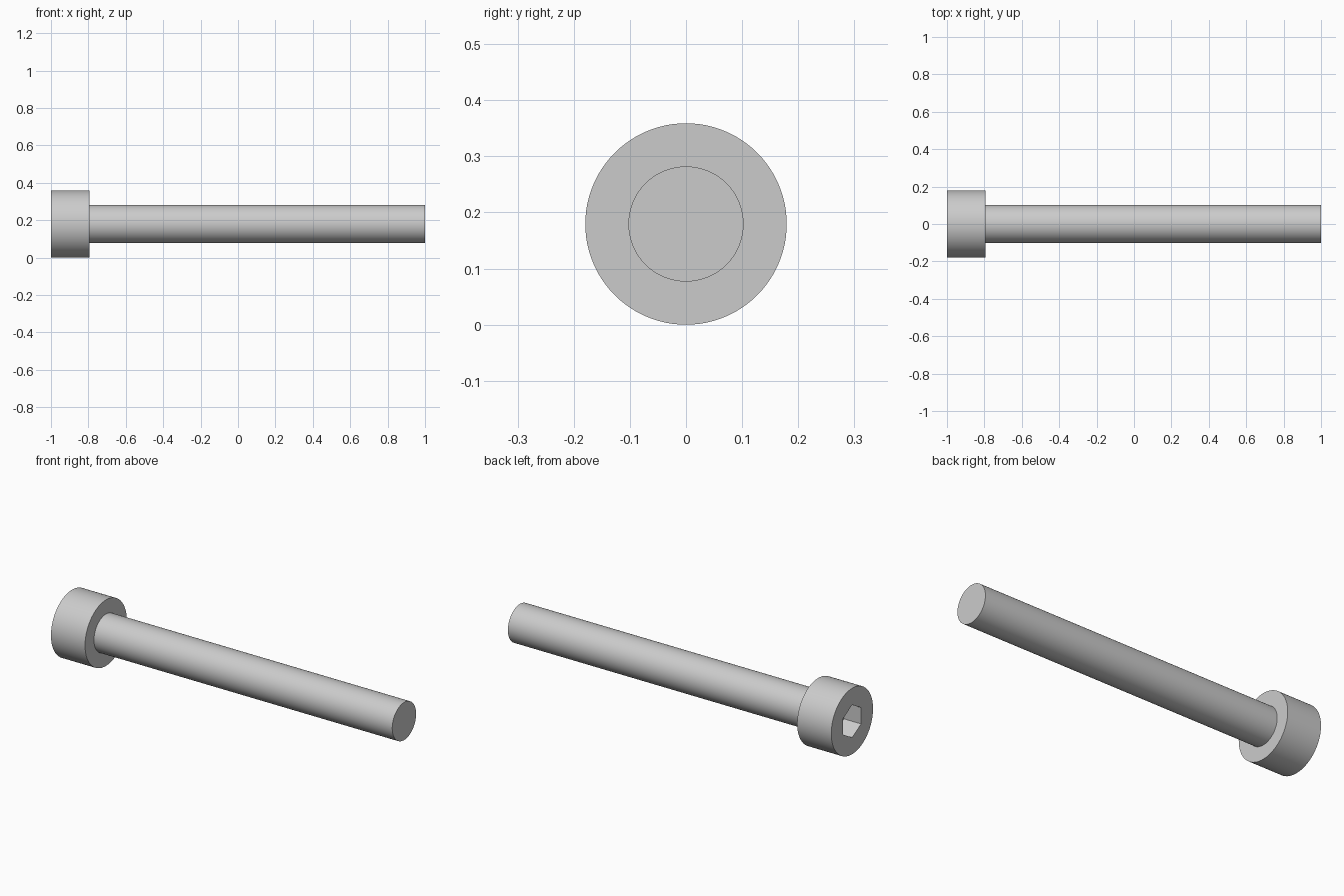
import bpy, bmesh
from math import pi, cos, sin

cube = bpy.data.objects.get("Cube")
if cube:
    bpy.data.objects.remove(cube, do_unlink=True)

SEGMENTS = 96          # divisible by six, so the socket corners are exact
HEAD_R = 0.1795
SHAFT_R = 0.1026
SOCKET_R = 0.0769      # half the width across the socket flats
HEAD_END = -0.795
SOCKET_FLOOR = -0.897

steel = bpy.data.materials.new("steel grey")
steel.use_nodes = True
grey = (0.6, 0.6, 0.6, 1)
steel.diffuse_color = grey
steel.node_tree.nodes["Principled BSDF"].inputs["Base Color"].default_value = grey


def circle(radius):
    return lambda angle: radius


def hexagon(apothem):
    return lambda angle: apothem / cos((angle + pi / 6) % (pi / 3) - pi / 6)


def lathe(name, sections, cap_start=False, cap_end=False):
    """Join cross-sections (x, radius function) along the x axis."""
    bm = bmesh.new()
    angles = [2 * pi * i / SEGMENTS for i in range(SEGMENTS)]
    rings = [[bm.verts.new((x, radius(a) * cos(a), radius(a) * sin(a))) for a in angles]
             for x, radius in sections]
    for a, b in zip(rings, rings[1:]):
        for i in range(SEGMENTS):
            j = (i + 1) % SEGMENTS
            bm.faces.new((a[i], a[j], b[j], b[i]))
    if cap_start:
        bm.faces.new(rings[0][::-1])
    if cap_end:
        bm.faces.new(rings[-1])
    mesh = bpy.data.meshes.new(name)
    bm.to_mesh(mesh)
    bm.free()
    mesh.materials.append(steel)
    obj = bpy.data.objects.new(name, mesh)
    obj.location.z = HEAD_R
    bpy.context.collection.objects.link(obj)
    bpy.ops.object.select_all(action="DESELECT")
    obj.select_set(True)
    bpy.context.view_layer.objects.active = obj
    bpy.ops.object.shade_smooth_by_angle(angle=pi / 6)
    return obj


# Head: socket floor, socket rim, outer wall, underside
lathe("bolt_head", [
    (SOCKET_FLOOR, hexagon(SOCKET_R)),
    (-1, hexagon(SOCKET_R)),
    (-1, circle(HEAD_R)),
    (HEAD_END, circle(HEAD_R)),
    (HEAD_END, circle(SHAFT_R)),
], cap_start=True)

# Plain shaft with a flat end
lathe("bolt_shaft", [(HEAD_END, circle(SHAFT_R)), (1, circle(SHAFT_R))], cap_end=True)
